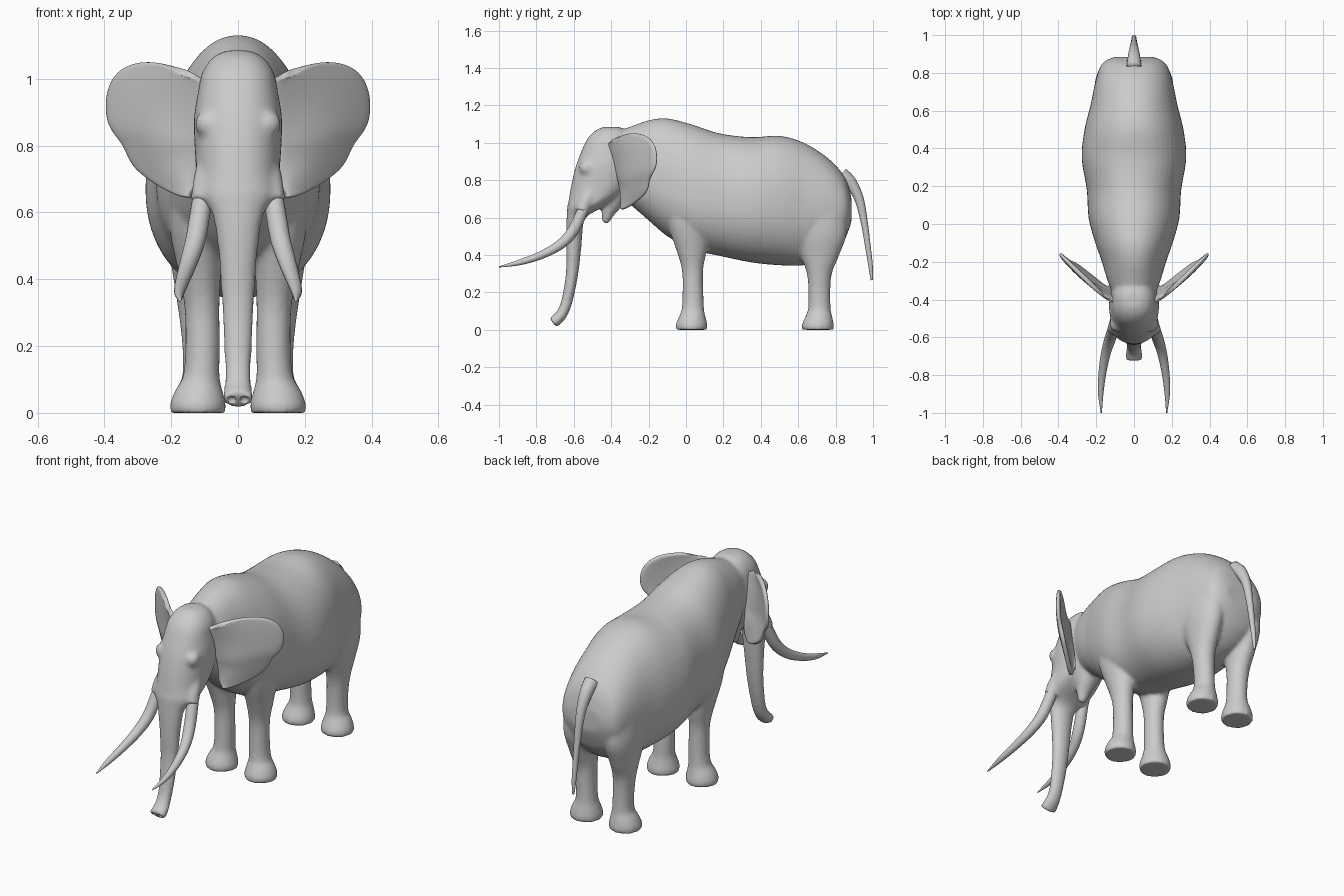
import bpy, bmesh
from math import sin, cos, pi
from mathutils import Vector

if "Cube" in bpy.data.objects:
    bpy.data.objects.remove(bpy.data.objects["Cube"])

X, Y, Z = Vector((1, 0, 0)), Vector((0, 1, 0)), Vector((0, 0, 1))


def resample(rows, n=5):
    """Catmull-Rom interpolation of rows of numbers."""
    rows = [Vector(r) for r in rows]
    out = []
    for i in range(len(rows) - 1):
        p0, p1, p2 = rows[max(i - 1, 0)], rows[i], rows[i + 1]
        p3 = rows[min(i + 2, len(rows) - 1)]
        for k in range(n):
            t = k / n
            out.append(0.5 * (2 * p1 + (p2 - p0) * t + (2 * p0 - 5 * p1 + 4 * p2 - p3) * t * t
                              + (3 * p1 - p0 - 3 * p2 + p3) * t ** 3))
    return out + [rows[-1]]


def loft(target, rows, axis=None, power=2.0, flip=1, segs=32):
    """Skin rings (x, y, z, side radius, upper radius, lower radius)."""
    rows = resample(rows)
    bm = bmesh.new()
    rings = []
    for i, r in enumerate(rows):
        a, b = rows[max(i - 1, 0)], rows[min(i + 1, len(rows) - 1)]
        t = axis or Vector(b[:3]) - Vector(a[:3])
        t = t.normalized()
        side = (X - t * X.dot(t)).normalized()
        up = side.cross(t)
        ring = []
        for k in range(segs):
            c, s = cos(2 * pi * k / segs), sin(2 * pi * k / segs)
            cc = abs(c) ** (2 / power) * (1 if c > 0 else -1)
            ss = abs(s) ** (2 / power) * (1 if s > 0 else -1)
            p = Vector(r[:3]) + side * cc * r[3] + up * ss * (r[4] if s > 0 else r[5])
            p.x *= flip
            ring.append(bm.verts.new(p))
        rings.append(ring)
    for a, b in zip(rings, rings[1:]):
        for k in range(segs):
            j = (k + 1) % segs
            bm.faces.new((a[k], a[j], b[j], b[k]))
    bm.faces.new(rings[0])
    bm.faces.new(rings[-1])
    bmesh.ops.recalc_face_normals(bm, faces=bm.faces)
    me = bpy.data.meshes.new("part")
    bm.to_mesh(me)
    bm.free()
    target.from_mesh(me)
    bpy.data.meshes.remove(me)


def add_object(name, bm):
    me = bpy.data.meshes.new(name)
    for f in bm.faces:
        f.smooth = True
    bm.to_mesh(me)
    bm.free()
    ob = bpy.data.objects.new(name, me)
    bpy.context.collection.objects.link(ob)
    return ob


def ball(bm, centre, r):
    part = bmesh.ops.create_uvsphere(bm, u_segments=20, v_segments=12, radius=r)
    bmesh.ops.translate(bm, verts=part["verts"], vec=centre)


body = bmesh.new()

# Torso: y, bottom z, top z, half width, z of widest point
torso = [(-.40, .74, 1.05, .10, .90), (-.30, .67, 1.085, .14, .86), (-.20, .585, 1.12, .17, .80),
         (-.10, .50, 1.13, .205, .75), (.03, .43, 1.098, .24, .70), (.18, .395, 1.05, .25, .68),
         (.35, .36, 1.03, .277, .67), (.50, .345, 1.037, .262, .66), (.63, .345, 1.0, .23, .65),
         (.75, .38, .925, .205, .65), (.83, .45, .845, .18, .64), (.865, .52, .78, .15, .64),
         (.885, .58, .70, .10, .64)]
loft(body, [(0, y, zw, w, zt - zw, zw - zb) for y, zb, zt, w, zw in torso], Y, 2.15, segs=48)

# Head: y, z, half width, front radius, back radius
head = [(-.40, 1.085, .035, .04, .04), (-.40, 1.065, .075, .085, .08), (-.41, 1.02, .107, .118, .12),
        (-.42, .96, .12, .137, .16), (-.43, .88, .132, .157, .16), (-.44, .80, .13, .168, .15),
        (-.47, .72, .125, .153, .12), (-.53, .66, .12, .102, .09), (-.575, .61, .085, .06, .05),
        (-.59, .57, .062, .045, .04)]
loft(body, [(0, y, z, w, f, b) for y, z, w, f, b in head], Z, 2.25)

# Trunk: y, z, half width, half depth
trunk = [(-.585, .66, .09, .05), (-.595, .56, .069, .045), (-.60, .45, .056, .041),
         (-.607, .32, .048, .034), (-.626, .20, .042, .031), (-.647, .12, .039, .03),
         (-.675, .07, .042, .031), (-.712, .038, .048, .032)]
loft(body, [(0, y, z, w, d, d) for y, z, w, d in trunk])

# Lower jaw
jaw = [(-.35, .80, .09, .08), (-.385, .70, .065, .06), (-.415, .63, .042, .037), (-.432, .57, .02, .018)]
loft(body, [(0, y, z, w, d, d) for y, z, w, d in jaw])

# Legs: x, y, z, half width, half depth
front_leg = [(.12, .03, 0, .083, .084), (.12, .03, .03, .083, .084), (.117, .033, .07, .07, .071),
             (.11, .037, .11, .055, .06), (.106, .037, .20, .052, .056), (.108, .035, .32, .053, .057),
             (.115, .03, .42, .064, .08), (.125, .015, .55, .08, .11), (.13, 0, .70, .085, .13)]
hind_leg = [(.12, .705, 0, .083, .085), (.12, .705, .03, .083, .085), (.117, .71, .07, .07, .072),
            (.112, .713, .11, .055, .061), (.114, .713, .20, .053, .059), (.12, .713, .30, .058, .067),
            (.125, .715, .40, .068, .105), (.125, .71, .52, .085, .15), (.12, .70, .68, .085, .15)]
for s in (1, -1):
    for leg in (front_leg, hind_leg):
        loft(body, [(x, y, z, w, d, d) for x, y, z, w, d in leg], Z, flip=s)
    # Tusk sockets and brows
    loft(body, [(.08, -.49, .76, .04, .04, .04), (.095, -.535, .69, .04, .04, .04),
                (.108, -.56, .63, .035, .035, .035)], flip=s)
    ball(body, (s * .088, -.53, .865), .042)

# Tail: y, z, radius
tail = [(.83, .83, .04), (.88, .785, .034), (.925, .70, .025), (.952, .58, .019),
        (.972, .45, .015), (.987, .34, .012), (.993, .265, .006)]
tail_bm = bmesh.new()
loft(tail_bm, [(0, y, z, r, r, r) for y, z, r in tail], segs=16)
add_object("tail", tail_bm)

# Fuse the body parts into one skin
body_ob = add_object("body", body)
m = body_ob.modifiers.new("fuse", "REMESH")
m.mode = "VOXEL"
m.voxel_size = .010
m.use_smooth_shade = True
m = body_ob.modifiers.new("soften", "SMOOTH")
m.factor = .5
m.iterations = 8

# Nostrils
nostrils = bmesh.new()
for s in (1, -1):
    ball(nostrils, (s * .019, -.717, .036), .014)
cutter = add_object("nostril_cutter", nostrils)
cutter.hide_render = True
cutter.hide_viewport = True
m = body_ob.modifiers.new("nostrils", "BOOLEAN")
m.operation = "DIFFERENCE"
m.object = cutter

# Tusks
tusk = [(.10, -.53, .69, .028), (.11, -.56, .62, .03), (.127, -.61, .52, .03), (.148, -.68, .45, .026),
        (.166, -.78, .397, .021), (.176, -.89, .36, .015), (.173, -1.0, .336, .003)]
tusk_bm = bmesh.new()
loft(tusk_bm, [(x, y, z, r, r, r) for x, y, z, r in tusk], segs=20)
tusks = add_object("tusks", tusk_bm)

# Ears: fan of strips from the root line on the head to the rim
rim = resample([(.15, 0, 1.012), (.22, 0, 1.045), (.295, 0, 1.05), (.36, 0, 1.022), (.394, 0, .955),
                (.39, 0, .865), (.345, 0, .805), (.315, 0, .74), (.25, 0, .688), (.18, 0, .65),
                (.145, 0, .643)], 2)
ear_bm = bmesh.new()
grid = []
for i, p in enumerate(rim):
    u = i / (len(rim) - 1)
    root = Vector((.10 + .025 * u, -.41 + .08 * u, 1.0 - .31 * u))
    p.y = -.40 + .98 * (p.x - .145) + .25 * max(0, .85 - p.z)
    row = []
    for k in range(8):
        t = k / 7
        q = root.lerp(p, t)
        q.y -= .035 * sin(pi * t) * sin(pi * u)
        row.append(ear_bm.verts.new(q))
    grid.append(row)
for a, b in zip(grid, grid[1:]):
    for k in range(7):
        ear_bm.faces.new((a[k], a[k + 1], b[k + 1], b[k]))
ears = add_object("ears", ear_bm)
m = ears.modifiers.new("thickness", "SOLIDIFY")
m.thickness = .024
m.offset = 0
m = ears.modifiers.new("round", "SUBSURF")
m.levels = m.render_levels = 2
for ob in (tusks, ears):
    ob.modifiers.new("mirror", "MIRROR").use_mirror_merge = False
